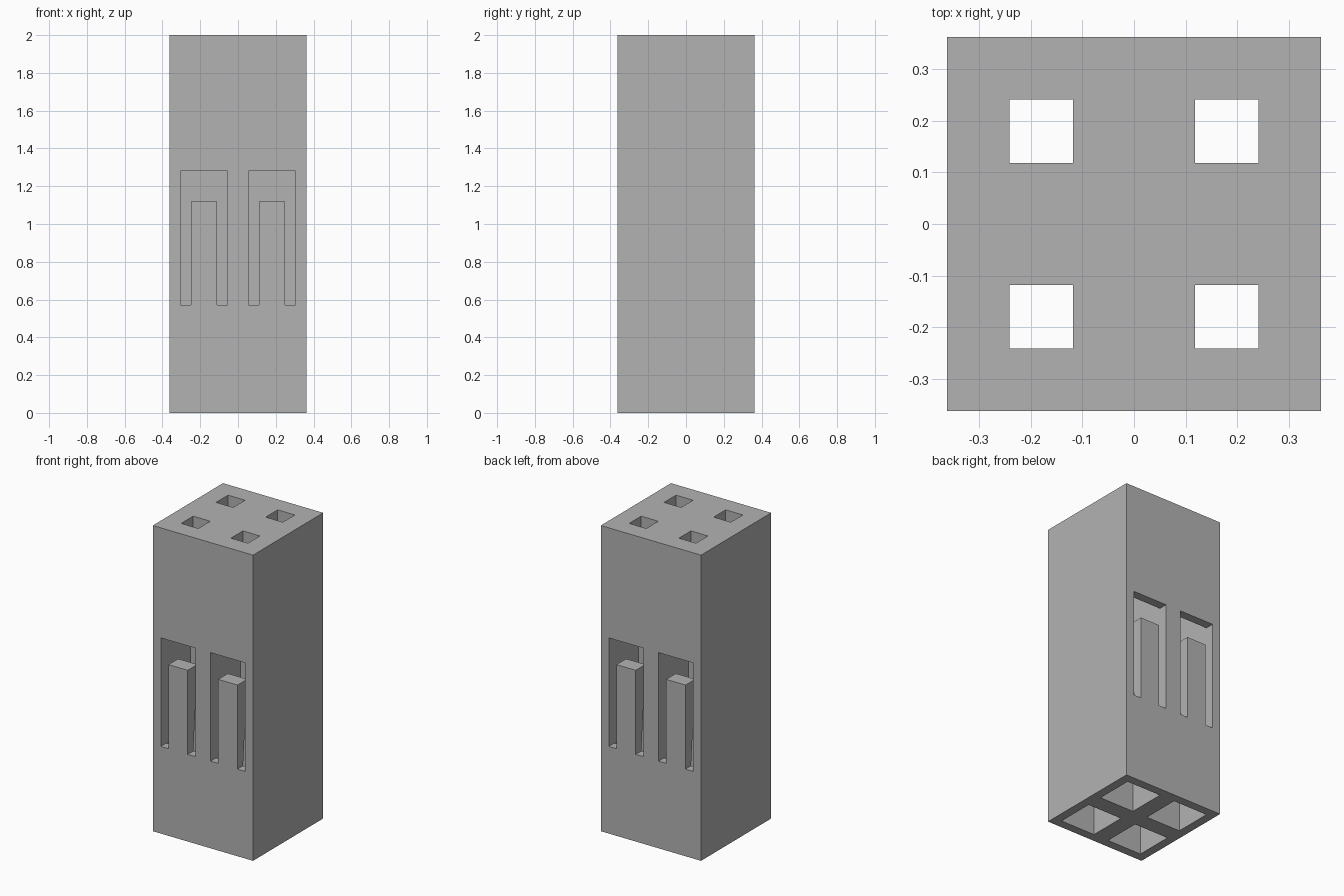
import bpy
import bmesh

if "Cube" in bpy.data.objects:
    bpy.data.objects.remove(bpy.data.objects["Cube"])

W = 0.3625       # half width of the housing
P = 0.18         # socket centre offset
C = 0.125        # half width of a socket cavity
WALL = P + C     # inner face of the outer walls
SLOT_LO, SLOT_HI, TONGUE_HI = 0.57, 1.28, 1.12

grey = bpy.data.materials.new("light_grey_plastic")
grey.diffuse_color = (0.45, 0.45, 0.45, 1)
grey.use_nodes = True
grey.node_tree.nodes["Principled BSDF"].inputs["Base Color"].default_value = grey.diffuse_color


def prism(name, profile, x0, x1):
    """Extrude a (y, z) profile from x0 to x1."""
    bm = bmesh.new()
    face = bm.faces.new([bm.verts.new((x0, y, z)) for y, z in profile])
    new = bmesh.ops.extrude_face_region(bm, geom=[face])["geom"]
    verts = [v for v in new if isinstance(v, bmesh.types.BMVert)]
    bmesh.ops.translate(bm, verts=verts, vec=(x1 - x0, 0, 0))
    bmesh.ops.recalc_face_normals(bm, faces=bm.faces)
    mesh = bpy.data.meshes.new(name)
    bm.to_mesh(mesh)
    bm.free()
    mesh.materials.append(grey)
    ob = bpy.data.objects.new(name, mesh)
    bpy.context.collection.objects.link(ob)
    return ob


def box(name, x0, x1, y0, y1, z0, z1):
    return prism(name, [(y0, z0), (y1, z0), (y1, z1), (y0, z1)], x0, x1)


def cut(target, cutter):
    mod = target.modifiers.new("cut", 'BOOLEAN')
    mod.operation = 'DIFFERENCE'
    mod.solver = 'EXACT'
    mod.object = cutter
    cutter.hide_render = True
    bpy.context.view_layer.objects.active = target
    bpy.ops.object.modifier_apply(modifier=mod.name)
    bpy.data.objects.remove(cutter)


housing = box("housing", -W, W, -W, W, 0, 2)

for sx in (-1, 1):
    for sy in (-1, 1):
        x, y = sx * P, sy * P
        # wide socket from below, narrow pin hole through the top
        cut(housing, box("socket_cutter", x - C, x + C, y - C, y + C, -0.1, 1.86))
        cut(housing, box("pin_hole_cutter", x - 0.062, x + 0.062,
                         y - 0.062, y + 0.062, 1.7, 2.1))
        # window through the outer wall into the socket
        ya, yb = sorted((sy * (WALL - 0.02), sy * (W + 0.1)))
        cut(housing, box("window_cutter", x - C, x + C, ya, yb, SLOT_LO, SLOT_HI))
        # latch tongue: flush outside, thickening inwards towards its tip
        prism("latch_tongue",
              [(sy * W, SLOT_LO), (sy * W, TONGUE_HI),
               (sy * (W - 0.1), TONGUE_HI), (sy * WALL, SLOT_LO)],
              x - 0.07, x + 0.07)
